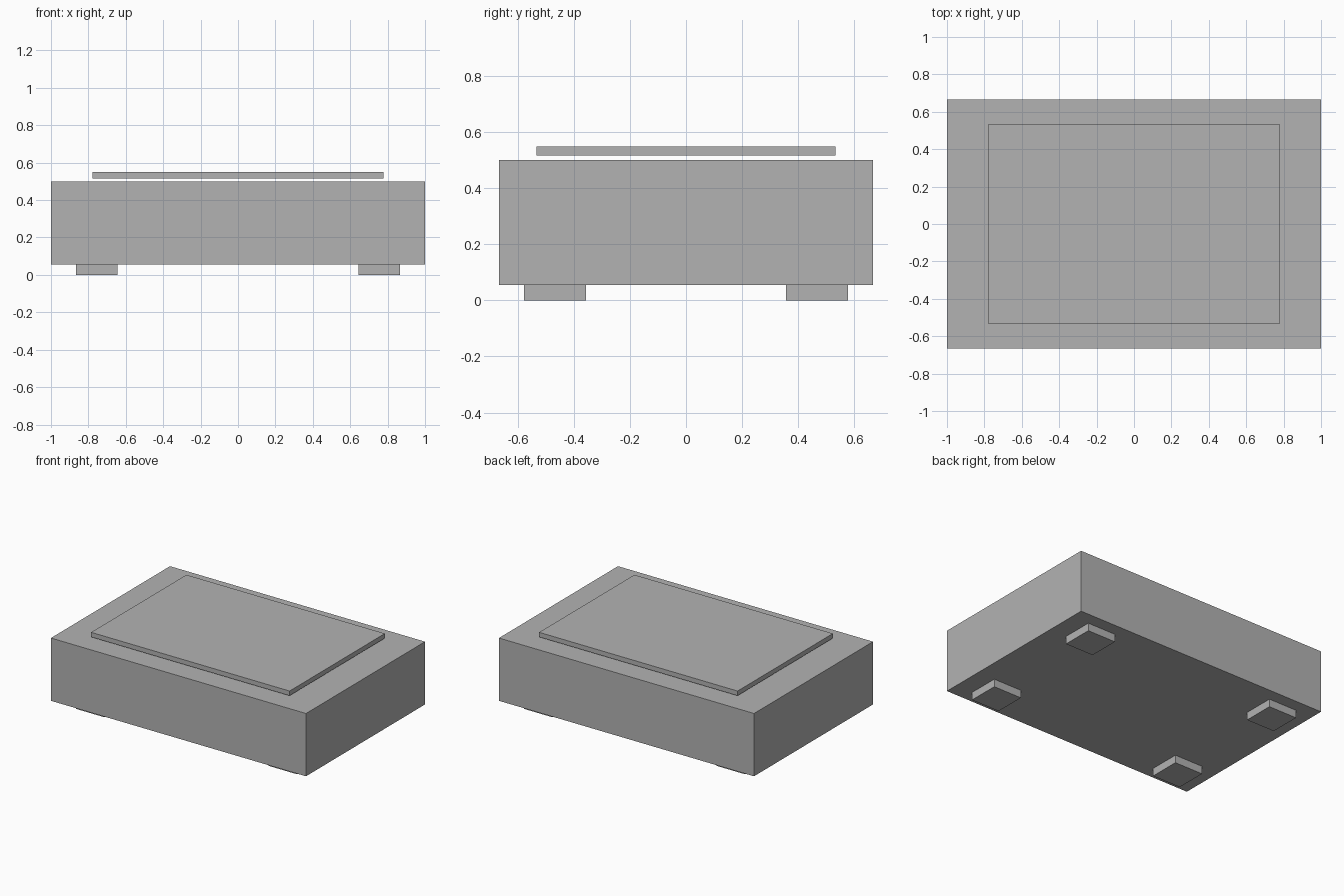
import bpy

default_cube = bpy.data.objects.get("Cube")
if default_cube:
    bpy.data.objects.remove(default_cube, do_unlink=True)

GREY = (0.45, 0.45, 0.45, 1)
grey = bpy.data.materials.new("plain_grey")
grey.use_nodes = True
grey.diffuse_color = GREY
grey.node_tree.nodes["Principled BSDF"].inputs["Base Color"].default_value = GREY


def box(name, size, x, y, bottom):
    """Sharp-edged block standing on the given height."""
    bpy.ops.mesh.primitive_cube_add(size=1, location=(x, y, bottom + size[2] / 2))
    block = bpy.context.object
    block.name = name
    block.scale = size
    bpy.ops.object.transform_apply(location=False, rotation=False, scale=True)
    block.data.materials.append(grey)
    return block


FOOT_HEIGHT = 0.055

# Main block
box("body", (2, 1.333, 0.445), 0, 0, FOOT_HEIGHT)

# Thin panel hovering just above the body
box("top_panel", (1.556, 1.067, 0.033), 0, 0, 0.516)

# Four square feet, inset from the corners
for side, sx in (("left", 1), ("right", -1)):
    for end, sy in (("front", -1), ("back", 1)):
        box(f"{end}_{side}_foot", (0.222, 0.222, FOOT_HEIGHT),
            sx * 0.755, sy * 0.467, 0)
